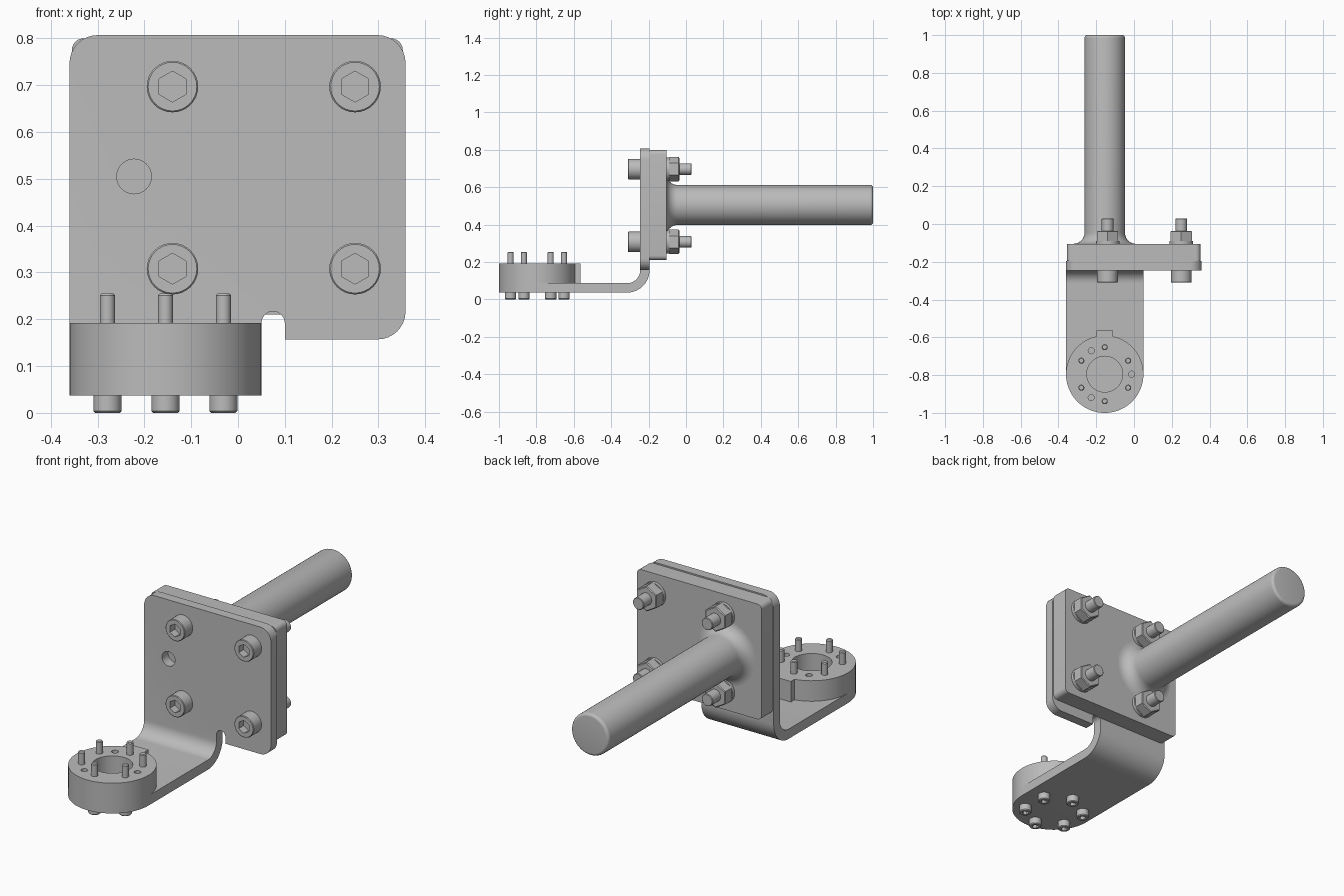
import bpy, bmesh
from math import sin, cos, asin, pi, radians, degrees
from mathutils import Vector

if "Cube" in bpy.data.objects:
    bpy.data.objects.remove(bpy.data.objects["Cube"])

steel = bpy.data.materials.new("grey_steel")
steel.use_nodes = True
steel.diffuse_color = (0.5, 0.5, 0.5, 1)
steel.node_tree.nodes["Principled BSDF"].inputs["Base Color"].default_value = (0.5, 0.5, 0.5, 1)


def finish(name, bm, loc=(0, 0, 0), rot_x=0):
    mesh = bpy.data.meshes.new(name)
    bm.to_mesh(mesh)
    bm.free()
    mesh.materials.append(steel)
    ob = bpy.data.objects.new(name, mesh)
    bpy.context.collection.objects.link(ob)
    ob.location, ob.rotation_euler.x = loc, rot_x
    return ob


def activate(ob):
    bpy.context.view_layer.update()
    bpy.ops.object.select_all(action='DESELECT')
    ob.select_set(True)
    bpy.context.view_layer.objects.active = ob


def smooth(ob):
    activate(ob)
    bpy.ops.object.shade_smooth_by_angle(angle=radians(35))
    return ob


def cut(ob, cutter):
    cutter.hide_render = True
    mod = ob.modifiers.new("cut", 'BOOLEAN')
    mod.operation, mod.solver, mod.object = 'DIFFERENCE', 'EXACT', cutter
    activate(ob)
    bpy.ops.object.modifier_apply(modifier="cut")
    bpy.data.objects.remove(cutter)


def arc(cx, cy, r, a0, a1, n=8):
    angles = [radians(a0 + (a1 - a0) * i / n) for i in range(n + 1)]
    return [(cx + r * cos(a), cy + r * sin(a)) for a in angles]


def lathe(name, profile, loc, rot_x=0, segs=32):
    """Revolve (radius, height) pairs about the local z axis."""
    bm = bmesh.new()
    rings = [[bm.verts.new((r * sin(2 * pi * i / segs), r * cos(2 * pi * i / segs), h))
              for i in range(segs)] for r, h in profile]
    for a, b in zip(rings, rings[1:]):
        for i in range(segs):
            j = (i + 1) % segs
            bm.faces.new((a[i], a[j], b[j], b[i]))
    bm.faces.new(rings[0])
    bm.faces.new(rings[-1])
    bmesh.ops.recalc_face_normals(bm, faces=bm.faces)
    return finish(name, bm, loc, rot_x)


def prism(name, outline, depth, loc, rot_x=0):
    bm = bmesh.new()
    face = bm.faces.new([bm.verts.new((x, y, 0)) for x, y in outline])
    ext = bmesh.ops.extrude_face_region(bm, geom=[face])["geom"]
    bmesh.ops.translate(bm, vec=(0, 0, depth), verts=[v for v in ext if isinstance(v, bmesh.types.BMVert)])
    bmesh.ops.recalc_face_normals(bm, faces=bm.faces)
    return finish(name, bm, loc, rot_x)


def place(ob, name, spots):
    """Move the part to the first spot and put linked copies on the rest."""
    smooth(ob)
    for i, spot in enumerate(spots):
        part = ob if i == 0 else ob.copy()
        if i:
            bpy.context.collection.objects.link(part)
        part.name, part.location = f"{name}_{i + 1}", spot


def socket_bolt(head_r, head_h, shaft_r, length, socket_r, bev, rot_x):
    bolt = lathe("bolt", [(head_r - bev, 0), (head_r, bev), (head_r, head_h), (shaft_r, head_h),
                          (shaft_r, length - bev), (shaft_r - bev, length)], (0, 0, 0), rot_x)
    d = head_h * 0.6
    cut(bolt, lathe("socket", [(socket_r, -d), (socket_r, d)], (0, 0, 0), rot_x, 6))
    return bolt


TO_BACK = -pi / 2
LEFT, RIGHT, CX = -0.36, 0.05, -0.155
RING_Y, RING_R = -0.795, 0.205
FRONT, ARM_TOP, BEND, THICK = -0.245, 0.087, 0.07, 0.05
BEND_Z, BEND_Y = ARM_TOP + BEND, FRONT - BEND

# Bent sheet bracket: upright plate with relief notch, bend, round-ended arm
bm = bmesh.new()
plate = ([(LEFT, BEND_Z), (RIGHT, BEND_Z)] + arc(0.075, 0.192, 0.025, 180, 0)
         + [(0.1, BEND_Z)] + arc(0.298, 0.217, 0.06, -90, 0)
         + arc(0.298, 0.747, 0.06, 0, 90) + arc(-0.3, 0.747, 0.06, 90, 180))
bm.faces.new([bm.verts.new((x, FRONT, z)) for x, z in plate])
bend = arc(BEND_Y, BEND_Z, BEND, 0, -90, 10)
for p, q in zip(bend, bend[1:]):
    bm.faces.new([bm.verts.new((x, *yz)) for x, yz in
                  ((LEFT, p), (LEFT, q), (RIGHT, q), (RIGHT, p))])
arm = [(RIGHT, BEND_Y), (LEFT, BEND_Y)] + arc(CX, RING_Y, RING_R, 180, 360, 32)
bm.faces.new([bm.verts.new((x, y, ARM_TOP)) for x, y in arm])
bmesh.ops.remove_doubles(bm, verts=bm.verts, dist=0.0005)
bracket = finish("bent_bracket", bm)
solid = bracket.modifiers.new("thickness", 'SOLIDIFY')
solid.thickness, solid.offset, solid.use_even_offset = THICK, -1, True
activate(bracket)
bpy.ops.object.modifier_apply(modifier="thickness")
cut(bracket, lathe("hole", [(0.037, -0.1), (0.037, 0.1)], (-0.222, FRONT, 0.505), TO_BACK))
smooth(bracket)

# Thick backing plate
r = 0.025
corners = [(0.327, 0.27, 0), (-0.33, 0.27, 90), (-0.33, -0.27, 180), (0.327, -0.27, 270)]
outline = [p for x, y, a in corners for p in arc(x, y, r, a, a + 90, 6)]
smooth(prism("backing_plate", outline, 0.09, (0, -0.195, 0.505), TO_BACK))

# Round rod with a flared foot and softened end
rod = [(x, h) for x, h in arc(0.167, 0.06, 0.06, 270, 180, 10)]
rod += arc(0.092, 1.09, 0.015, 0, 90, 5)
smooth(lathe("rod", rod, (CX, -0.105, 0.505), TO_BACK, 64))

# Keyed mounting ring with centre bore and three pin holes
half_key = 0.043
gap = degrees(asin(half_key / RING_R))
outline = arc(0, 0, RING_R, 90 + gap, 450 - gap, 64) + [(half_key, 0.23), (-half_key, 0.23)]
ring = prism("mounting_ring", outline, 0.192 - ARM_TOP, (CX, RING_Y, ARM_TOP))
cut(ring, lathe("bore", [(0.095, -0.2), (0.095, 0.2)], (CX, RING_Y, ARM_TOP), 0, 48))
for x, y in arc(CX, RING_Y, 0.143, 0, 240, 2):
    cut(ring, lathe("pin_hole", [(0.016, -0.2), (0.016, 0.2)], (x, y, ARM_TOP), 0, 20))
smooth(ring)

# Six small socket bolts pointing up through the ring
spots = [(x, y, 0) for x, y in arc(CX, RING_Y, 0.143, 30, 330, 5)]
place(socket_bolt(0.03, 0.037, 0.016, 0.255, 0.016, 0.004, 0), "ring_bolt", spots)

# Four clamp bolts with washers and nuts
grid = [(x, z) for x in (-0.14, 0.25) for z in (0.308, 0.697)]


def spots_at(y):
    return [(x, y, z) for x, z in grid]


place(socket_bolt(0.055, 0.066, 0.031, 0.34, 0.033, 0.003, TO_BACK), "clamp_bolt", spots_at(-0.31))
place(lathe("washer", [(0.062, 0), (0.062, 0.016)], (0, 0, 0), TO_BACK), "washer", spots_at(-0.105))
place(lathe("nut", [(0.065, 0), (0.065, 0.05), (0.06, 0.054)], (0, 0, 0), TO_BACK, 6),
      "nut", spots_at(-0.09))
